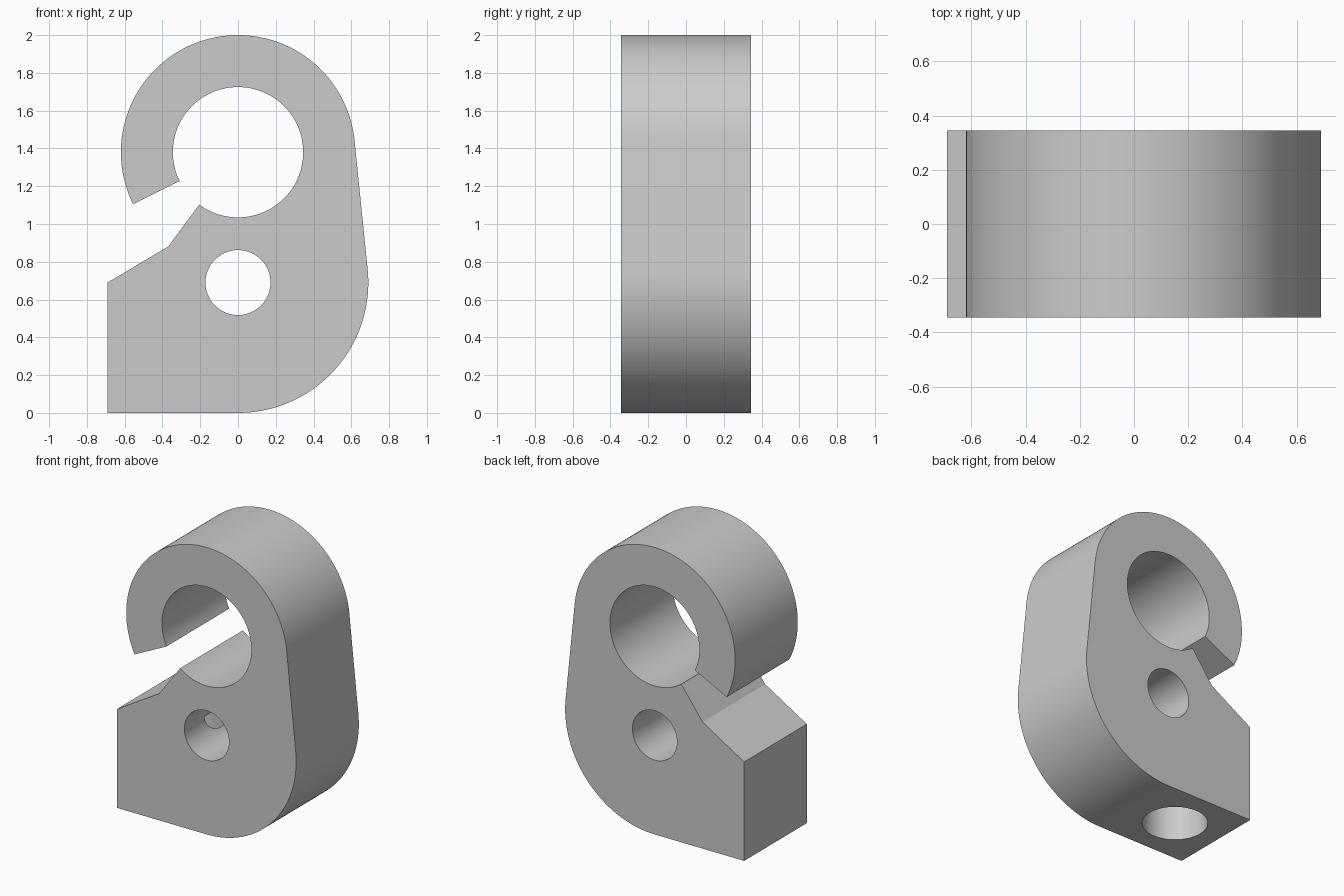
import bpy, bmesh
from math import cos, sin, asin, radians, pi

cube = bpy.data.objects.get("Cube")
if cube:
    bpy.data.objects.remove(cube, do_unlink=True)

HALF = 0.345            # half thickness, also the ring bore radius
BASE_R = 0.69           # rounded base corner
RING_R = 0.62           # outside of the hook ring
BASE_Z, RING_Z = 0.69, 1.38
SLOT_TOP, SLOT_LOW = radians(206.3), radians(233.5)

grey = bpy.data.materials.new("plain_grey")
grey.use_nodes = True
colour = (0.6, 0.6, 0.6, 1)
grey.diffuse_color = colour
grey.node_tree.nodes["Principled BSDF"].inputs["Base Color"].default_value = colour


def arc(radius, z, start, end, steps):
    """Points along an arc centred on x = 0."""
    angles = [start + (end - start) * i / steps for i in range(steps + 1)]
    return [(radius * cos(a), z + radius * sin(a)) for a in angles]


def extrude_profile(name, points):
    """Solid plate from an x-z outline, centred on y = 0."""
    bm = bmesh.new()
    face = bm.faces.new([bm.verts.new((x, -HALF, z)) for x, z in points])
    result = bmesh.ops.extrude_face_region(bm, geom=[face])
    moved = [v for v in result["geom"] if isinstance(v, bmesh.types.BMVert)]
    bmesh.ops.translate(bm, verts=moved, vec=(0, 2 * HALF, 0))
    bmesh.ops.recalc_face_normals(bm, faces=bm.faces)
    mesh = bpy.data.meshes.new(name)
    bm.to_mesh(mesh)
    bm.free()
    obj = bpy.data.objects.new(name, mesh)
    bpy.context.collection.objects.link(obj)
    mesh.materials.append(grey)
    return obj


def drill(target, name, radius, depth, location, rotation=(0, 0, 0)):
    """Cut a round hole with a temporary cylinder."""
    bpy.ops.mesh.primitive_cylinder_add(vertices=96, radius=radius, depth=depth,
                                        location=location, rotation=rotation)
    cutter = bpy.context.object
    cutter.name = name
    cutter.hide_render = True
    cutter.data.materials.append(grey)
    mod = target.modifiers.new(name, 'BOOLEAN')
    mod.operation, mod.solver, mod.object = 'DIFFERENCE', 'EXACT', cutter
    bpy.ops.object.select_all(action='DESELECT')
    target.select_set(True)
    bpy.context.view_layer.objects.active = target
    bpy.ops.object.modifier_apply(modifier=name)
    bpy.data.objects.remove(cutter, do_unlink=True)


# Block with rounded corner, straight tangent side, and open hook ring
tangent = asin((BASE_R - RING_R) / (RING_Z - BASE_Z))
outline = [(-BASE_R, 0)]
outline += arc(BASE_R, BASE_Z, -pi / 2, tangent, 48)
outline += arc(RING_R, RING_Z, tangent, SLOT_TOP, 90)
outline += arc(HALF, RING_Z, SLOT_TOP, SLOT_LOW - 2 * pi, 120)
outline += arc(RING_R, RING_Z, SLOT_LOW, SLOT_LOW, 1)[:1]
outline += [(-BASE_R, BASE_Z)]
body = extrude_profile("hook_block", outline)

# Cross hole and blind hole in the underside
drill(body, "cross_hole", 0.172, 1, (0, 0, BASE_Z), (pi / 2, 0, 0))
drill(body, "base_hole", 0.212, BASE_Z + 0.1, (-HALF, 0, (BASE_Z - 0.1) / 2))

bpy.ops.object.shade_smooth_by_angle(angle=radians(20))
